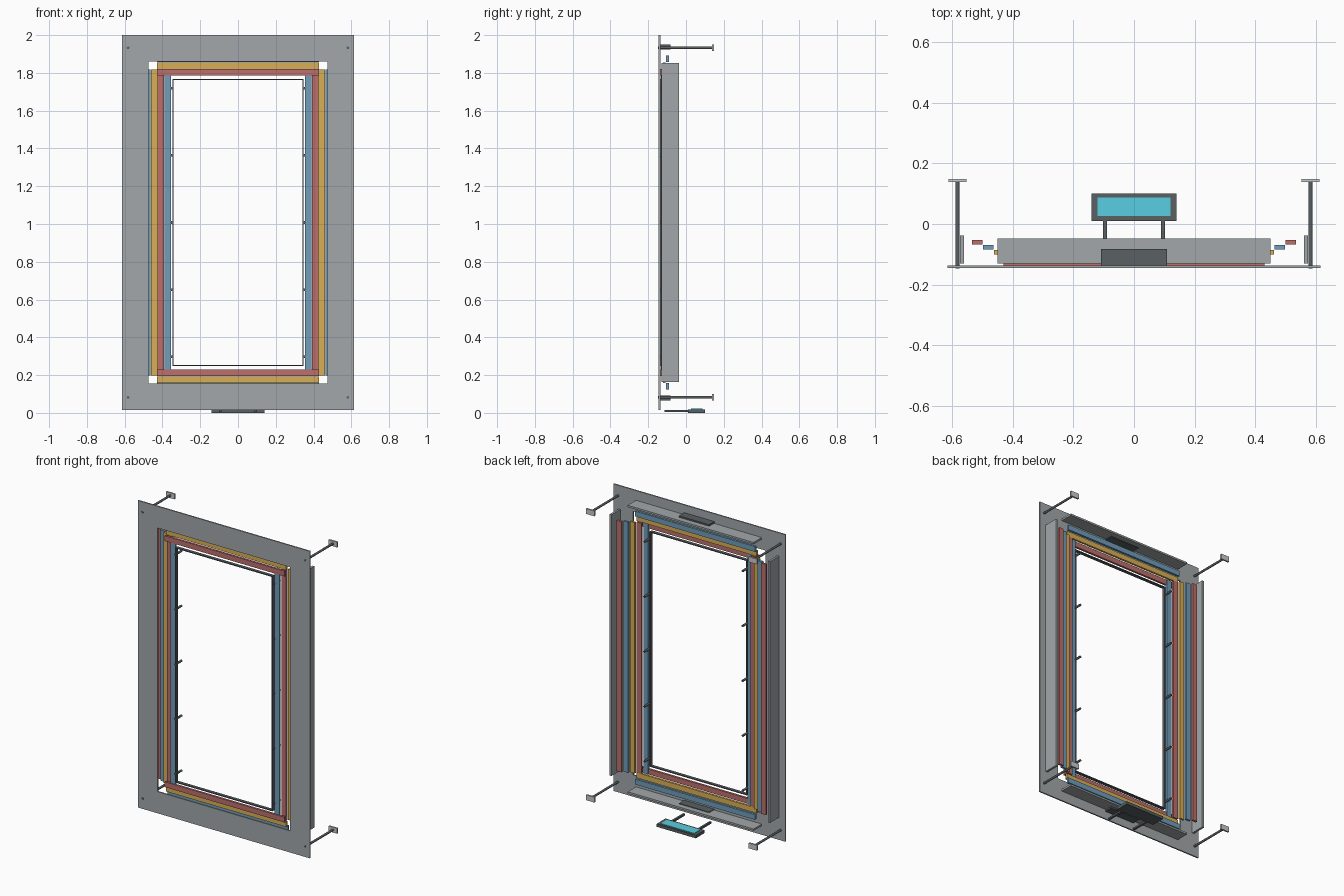
import bpy, bmesh, math
from mathutils import Matrix, Vector

if "Cube" in bpy.data.objects:
    bpy.data.objects.remove(bpy.data.objects["Cube"])


def material(name, rgb):
    m = bpy.data.materials.new(name)
    m.diffuse_color = (*rgb, 1)
    m.use_nodes = True
    m.node_tree.nodes["Principled BSDF"].inputs["Base Color"].default_value = m.diffuse_color
    return m


GREY = material("panel_grey", (0.36, 0.39, 0.40))
DARK = material("dark_metal", (0.10, 0.115, 0.125))
PALE = material("pale_metal", (0.62, 0.64, 0.65))
RED = material("red_strip", (0.50, 0.16, 0.15))
YELLOW = material("yellow_strip", (0.70, 0.43, 0.09))
BLUE = material("blue_strip", (0.16, 0.34, 0.50))
SCREEN = material("screen_cyan", (0.10, 0.62, 0.75))


def finish(bm, name, mat):
    bmesh.ops.recalc_face_normals(bm, faces=bm.faces)
    me = bpy.data.meshes.new(name)
    bm.to_mesh(me)
    bm.free()
    me.materials.append(mat)
    ob = bpy.data.objects.new(name, me)
    bpy.context.collection.objects.link(ob)
    return ob


def box(name, x, y, z, mat):
    """Box from (min, max) pairs."""
    lo, hi = Vector((x[0], y[0], z[0])), Vector((x[1], y[1], z[1]))
    bm = bmesh.new()
    bmesh.ops.create_cube(bm, size=1)
    bmesh.ops.scale(bm, vec=hi - lo, verts=bm.verts)
    bmesh.ops.translate(bm, vec=(lo + hi) / 2, verts=bm.verts)
    return finish(bm, name, mat)


def rod(name, x, z, y0, y1, r, mat):
    """Round rod running front to back."""
    bm = bmesh.new()
    m = Matrix.Translation((x, (y0 + y1) / 2, z)) @ Matrix.Rotation(math.pi / 2, 4, 'X')
    bmesh.ops.create_cone(bm, cap_ends=True, segments=16, radius1=r, radius2=r,
                          depth=y1 - y0, matrix=m)
    ob = finish(bm, name, mat)
    ob.data.shade_smooth()
    ob.data.set_sharp_from_angle(angle=math.radians(40))
    return ob


def ring(name, outer, inner, y, mat):
    """Rectangular frame; outer / inner are (half width, z min, z max)."""
    bm = bmesh.new()
    loops = []
    for yy in y:
        for w, z0, z1 in (outer, inner):
            loops.append([bm.verts.new((px, yy, pz)) for px, pz in
                          ((-w, z0), (w, z0), (w, z1), (-w, z1))])
    of, inf, ob_, ib = loops
    for a, b in ((of, inf), (inf, ib), (ib, ob_), (ob_, of)):
        for i in range(4):
            j = (i + 1) % 4
            bm.faces.new((a[i], a[j], b[j], b[i]))
    return finish(bm, name, mat)


MID = 1.0075  # height of the horizontal symmetry plane


def flip(z):
    return (2 * MID - z[1], 2 * MID - z[0])


# Face plate and slim inner frame
ring("face_plate", (0.615, 0.015, 2.0), (0.475, 0.155, 1.86), (-0.145, -0.136), GREY)
ring("inner_frame", (0.348, 0.247, 1.768), (0.342, 0.253, 1.762), (-0.145, -0.125), DARK)

# Stepped side strips, from the innermost outwards
for i, mat in enumerate((BLUE, RED, YELLOW, BLUE, RED)):
    x0, y = 0.355 + 0.0362 * i, -0.126 + 0.0165 * i
    for s in (-1, 1):
        box("side_strip", sorted((s * x0, s * (x0 + 0.034))),
            (y - 0.007, y + 0.007), (0.197, 1.818), mat)

# Stepped top and bottom strips
for i, mat in enumerate((RED, YELLOW, BLUE)):
    z = (1.786 + 0.0355 * i, 1.820 + 0.0355 * i)
    y = -0.132 + 0.017 * i
    for name, zz in (("top_strip", z), ("bottom_strip", flip(z))):
        box(name, (-0.43, 0.43), (y - 0.007, y + 0.007), zz, mat)

# Surrounding flanges and their centre boxes
for s in (-1, 1):
    box("side_flange", sorted((s * 0.56, s * 0.574)), (-0.131, -0.038), (0.163, 1.852), GREY)
for name, f in (("top", lambda z: z), ("bottom", flip)):
    box(name + "_flange", (-0.45, 0.45), (-0.131, -0.047), f((1.928, 1.940)), GREY)
    box(name + "_box", (-0.108, 0.108), (-0.136, -0.082), f((1.924, 1.950)), DARK)

# Wall anchors at the four corners
for s in (-1, 1):
    x = s * 0.582
    for z in (0.082, 1.933):
        rod("anchor_rod", x, z, -0.147, 0.14, 0.007, DARK)
        box("anchor_pad", (x - 0.03, x + 0.03), (0.138, 0.149), (z - 0.017, z + 0.017), PALE)

    # Short pegs along the inner frame
    for k in range(5):
        rod("frame_peg", s * 0.352, 0.298 + 0.355 * k, -0.140, -0.075, 0.007, DARK)

    # Arms carrying the control panel
    box("panel_arm", (s * 0.095 - 0.0065, s * 0.095 + 0.0065), (-0.115, 0.015),
        (0.004, 0.016), DARK)

# Control panel with screen
box("control_panel", (-0.14, 0.14), (0.01, 0.10), (0.0, 0.019), DARK)
box("control_screen", (-0.12, 0.12), (0.026, 0.087), (0.017, 0.022), SCREEN)
